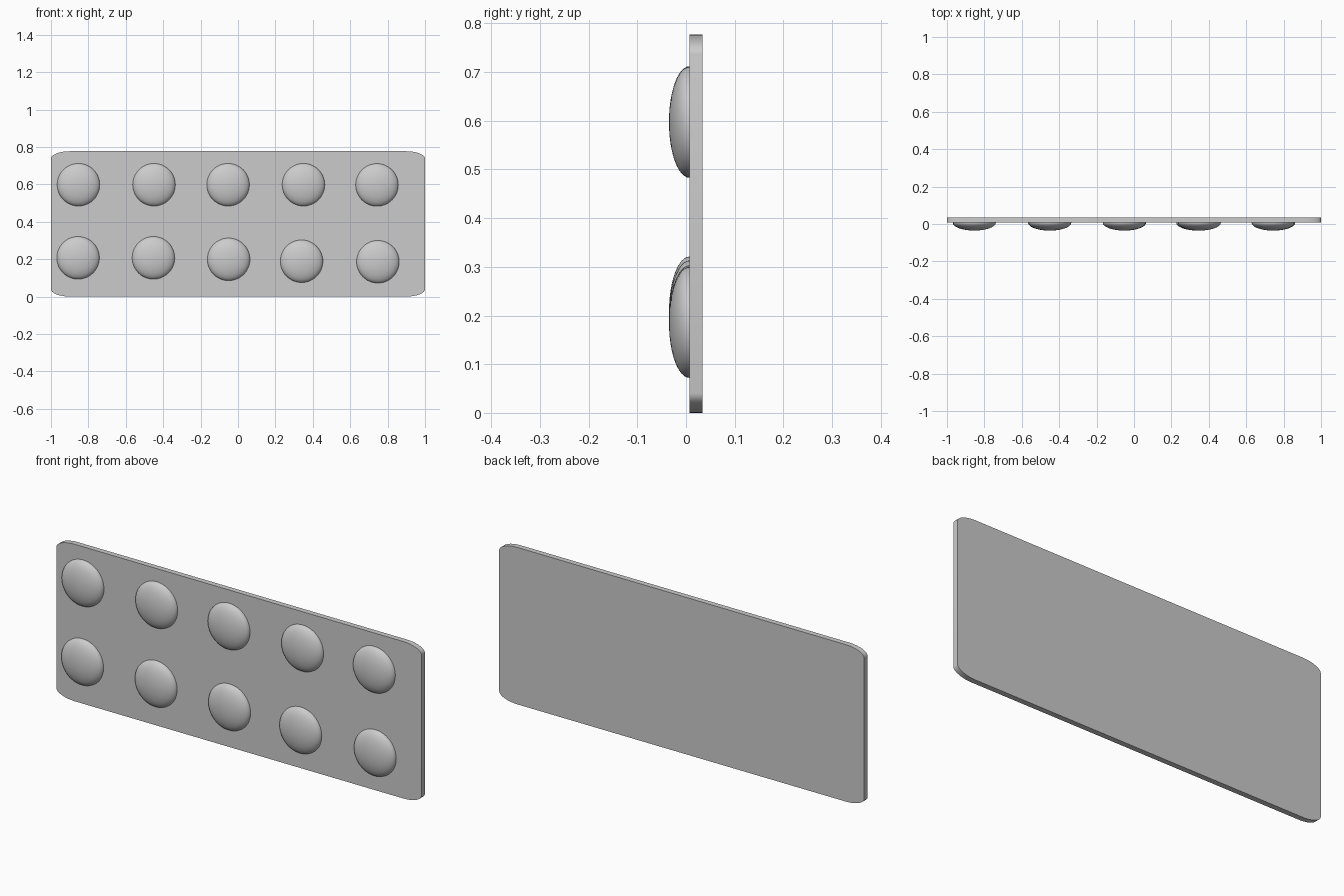
import bpy, bmesh
from math import sin, cos, pi, radians
from mathutils import Vector

cube = bpy.data.objects.get("Cube")
if cube:
    bpy.data.objects.remove(cube, do_unlink=True)

GREY = (0.6, 0.6, 0.6, 1.0)
grey = bpy.data.materials.new("light grey")
grey.use_nodes = True
grey.diffuse_color = GREY
grey.node_tree.nodes["Principled BSDF"].inputs["Base Color"].default_value = GREY

WIDTH, HEIGHT = 2.0, 0.777
FRONT, BACK = 0.007, 0.034
CORNER_X, CORNER_Z = 0.1, 0.04
DOME_RADIUS, DOME_DEPTH = 0.114, 0.042


def make_object(name, bm):
    bmesh.ops.recalc_face_normals(bm, faces=bm.faces)
    mesh = bpy.data.meshes.new(name)
    bm.to_mesh(mesh)
    bm.free()
    mesh.materials.append(grey)
    obj = bpy.data.objects.new(name, mesh)
    bpy.context.collection.objects.link(obj)
    bpy.ops.object.select_all(action="DESELECT")
    obj.select_set(True)
    bpy.context.view_layer.objects.active = obj
    bpy.ops.object.shade_smooth_by_angle(angle=radians(35))
    return obj


# Flat plate with stretched round corners
def build_plate():
    bm = bmesh.new()
    steps = 8
    outline = []
    for corner, (sx, sz) in enumerate([(1, 1), (-1, 1), (-1, -1), (1, -1)]):
        cx = sx * (WIDTH / 2 - CORNER_X)
        cz = HEIGHT / 2 + sz * (HEIGHT / 2 - CORNER_Z)
        for i in range(steps + 1):
            a = (corner + i / steps) * pi / 2
            outline.append((cx + CORNER_X * cos(a), cz + CORNER_Z * sin(a)))
    face = bm.faces.new([bm.verts.new((x, FRONT, z)) for x, z in outline])
    extruded = bmesh.ops.extrude_face_region(bm, geom=[face], use_keep_orig=True)
    verts = [g for g in extruded["geom"] if isinstance(g, bmesh.types.BMVert)]
    bmesh.ops.translate(bm, verts=verts, vec=Vector((0, BACK - FRONT, 0)))
    return make_object("plate", bm)


# Shallow half-ellipsoid dome on the front of the plate
def build_dome(name, x, z):
    bm = bmesh.new()
    bmesh.ops.create_uvsphere(bm, u_segments=48, v_segments=24, radius=1)
    lower = [v for v in bm.verts if v.co.z < -0.001]
    bmesh.ops.delete(bm, geom=lower, context="VERTS")
    for v in bm.verts:
        px, py, pz = v.co
        v.co = (x + px * DOME_RADIUS, FRONT - pz * DOME_DEPTH, z + py * DOME_RADIUS)
    rim = [e for e in bm.edges if e.is_boundary]
    bmesh.ops.contextual_create(bm, geom=rim)
    return make_object(name, bm)


build_plate()

# Two slightly uneven rows of domes
rows = {
    "upper": [(-0.853, 0.598), (-0.449, 0.598), (-0.053, 0.598), (0.35, 0.598), (0.743, 0.597)],
    "lower": [(-0.855, 0.207), (-0.452, 0.207), (-0.05, 0.199), (0.34, 0.189), (0.748, 0.186)],
}
for row, centres in rows.items():
    for i, (x, z) in enumerate(centres, 1):
        build_dome(f"{row}_dome_{i}", x, z)
